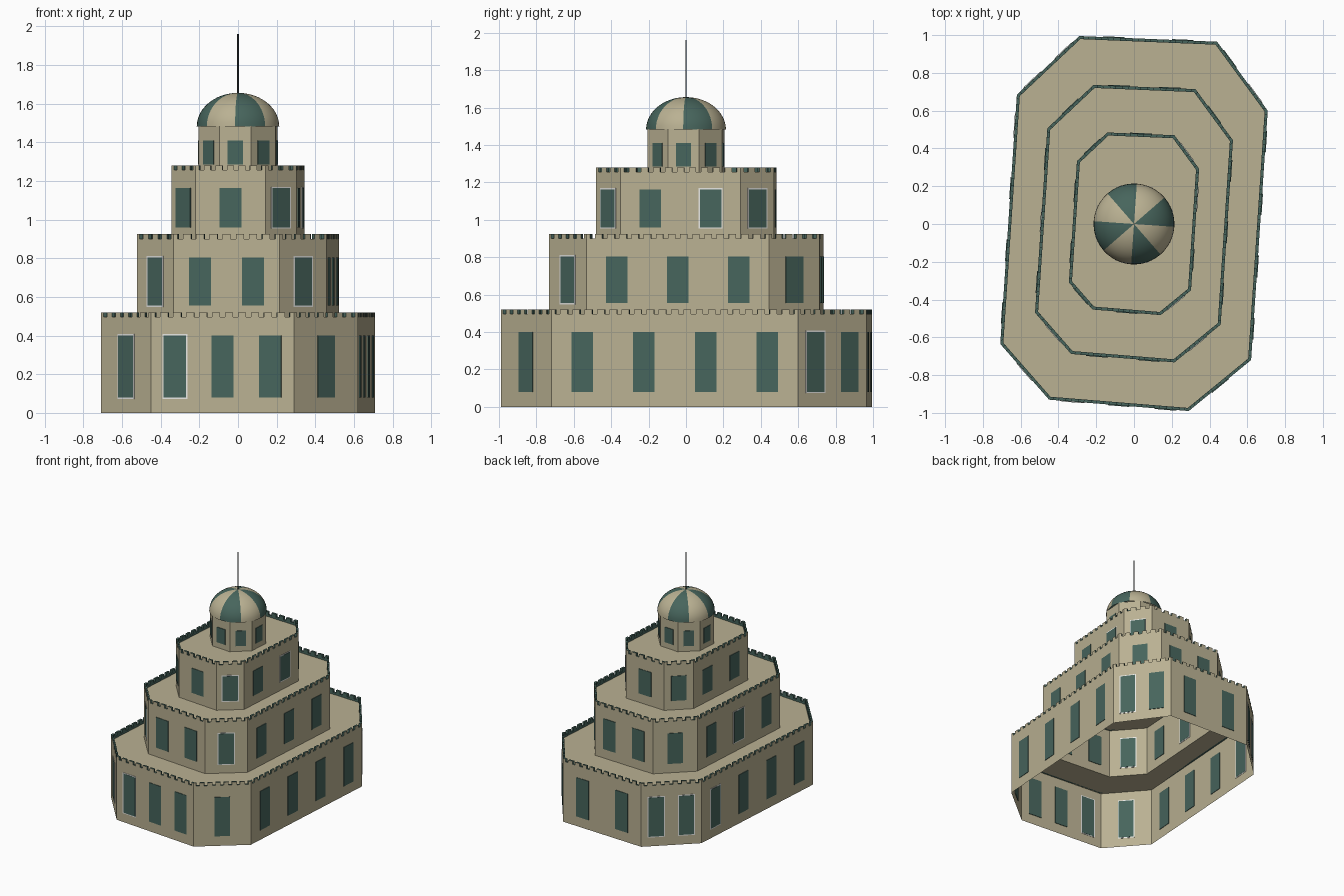
import bpy, bmesh
from math import radians, cos, sin
from mathutils import Vector

if "Cube" in bpy.data.objects:
    bpy.data.objects.remove(bpy.data.objects["Cube"])


def material(name, rgb):
    m = bpy.data.materials.new(name)
    m.use_nodes = True
    m.diffuse_color = (*rgb, 1)
    m.node_tree.nodes["Principled BSDF"].inputs["Base Color"].default_value = (*rgb, 1)
    return m


STONE = material("sandstone", (0.49, 0.44, 0.29))
TEAL = material("dark teal", (0.063, 0.13, 0.108))
PALE = material("pale trim", (0.85, 0.85, 0.82))
IRON = material("dark iron", (0.04, 0.045, 0.045))
UP = Vector((0, 0, 1))


def finish(bm, name, *mats):
    mesh = bpy.data.meshes.new(name)
    bm.to_mesh(mesh)
    bm.free()
    for m in mats:
        mesh.materials.append(m)
    ob = bpy.data.objects.new(name, mesh)
    bpy.context.collection.objects.link(ob)
    return ob


def at(p, z):
    return Vector((p.x, p.y, z))


def edges(loop):
    return [(loop[i], loop[(i + 1) % len(loop)]) for i in range(len(loop))]


def outward(a, b):
    d = (b - a).normalized()
    return Vector((-d.y, d.x, 0))


def inset(loop, t):
    # Mitred inward offset of a clockwise outline
    result = []
    for i, p in enumerate(loop):
        n1 = outward(loop[i - 1], p)
        n2 = outward(p, loop[(i + 1) % len(loop)])
        result.append(p - (n1 + n2) * t / (1 + n1.dot(n2)))
    return result


def block(bm, a, b, ai, bi, z0, z1):
    # Prism on a wall edge; the face on the outside keeps slot 0
    v = [bm.verts.new(at(p, z)) for z in (z0, z1) for p in (a, b, bi, ai)]
    bm.faces.new((v[0], v[4], v[5], v[1]))
    for q in ((1, 5, 6, 2), (2, 6, 7, 3), (3, 7, 4, 0), (4, 7, 6, 5), (0, 1, 2, 3)):
        bm.faces.new([v[i] for i in q]).material_index = 1


def plate(bm, centre, along, normal, w, h, depth):
    # Thin plate straddling the wall
    geo = bmesh.ops.create_cube(bm, size=1)
    for v in geo["verts"]:
        c = v.co.copy()
        v.co = centre + along * c.x * w + normal * c.y * depth + UP * c.z * h


def walls(name, loop, z0, z1):
    bm = bmesh.new()
    for a, b in edges(loop):
        bm.faces.new([bm.verts.new(p) for p in (at(a, z0), at(a, z1), at(b, z1), at(b, z0))])
    bmesh.ops.remove_doubles(bm, verts=bm.verts[:], dist=1e-5)
    return finish(bm, name, STONE)


def roof(name, outer, inner, z):
    bm = bmesh.new()
    for (a, b), (c, d) in zip(edges(outer), edges(inner)):
        bm.faces.new([bm.verts.new(at(p, z)) for p in (a, c, d, b)])
    bmesh.ops.remove_doubles(bm, verts=bm.verts[:], dist=1e-5)
    finish(bm, name, STONE)


def windows(name, loop, counts, framed, z0, z1, width):
    panes, frames = bmesh.new(), bmesh.new()
    for e, (a, b) in enumerate(edges(loop)):
        n, along = outward(a, b), (b - a).normalized()
        for i in range(counts[e]):
            c = at(a.lerp(b, (i + 0.5) / counts[e]), (z0 + z1) / 2)
            plate(panes, c, along, n, width, z1 - z0, 0.008)
            if (e, i) in framed:
                plate(frames, c, along, n, width + 0.014, z1 - z0 + 0.014, 0.005)
    finish(panes, name + "_windows", TEAL)
    if framed:
        finish(frames, name + "_window_frames", PALE)
    else:
        frames.free()


def parapet(name, loop, z0, z_gap, z1):
    bm = bmesh.new()
    for (a, b), (ai, bi) in zip(edges(loop), edges(inset(loop, 0.016))):
        block(bm, a, b, ai, bi, z0, z_gap)
        n = round((b - a).length / 0.065)
        for i in range(n + 1):
            s, t = max(0, (i - 0.3) / n), min(1, (i + 0.3) / n)
            block(bm, a.lerp(b, s), a.lerp(b, t), ai.lerp(bi, s), ai.lerp(bi, t), z_gap, z1)
    finish(bm, name, STONE, TEAL)


# Base outline, clockwise from the back right corner
BASE = [Vector((x, y, 0)) for x, y in (
    (-0.29, 0.995), (0.44, 0.965), (0.708, 0.6), (0.62, -0.72),
    (0.29, -0.99), (-0.45, -0.93), (-0.708, -0.635), (-0.62, 0.685))]
DRUM = [Vector((cos(radians(a)), sin(radians(a)), 0)) * 0.216
        for a in (108.5 - 45 * k for k in range(8))]
loops = [[p * s for p in BASE] for s in (1, 0.74, 0.487)] + [DRUM]

# Three stepped storeys: top, window heights, window counts, framed windows
storeys = [
    ("lower", 0.52, 0.08, 0.40, (2, 2, 4, 1, 3, 1, 4, 2),
     {(1, 1), (4, 2), (5, 0), (6, 3), (7, 0), (7, 1)}),
    ("middle", 0.925, 0.555, 0.805, (2, 1, 3, 1, 2, 1, 3, 1), {(3, 0), (5, 0), (6, 1)}),
    ("upper", 1.28, 0.96, 1.163, (1, 1, 2, 1, 1, 1, 2, 1), {(1, 0), (2, 0), (3, 0)}),
]
floor = 0
for k, (name, top, w0, w1, counts, framed) in enumerate(storeys):
    deck = top - 0.04
    walls(name + "_walls", loops[k], floor, deck)
    roof(name + "_roof", loops[k], loops[k + 1], deck)
    parapet(name + "_parapet", loops[k], deck, top - 0.024, top)
    windows(name, loops[k], counts, framed, w0, w1, 0.115)
    floor = deck

# Eight-sided drum
walls("drum_walls", DRUM, floor, 1.485)
windows("drum", DRUM, [1] * 8, set(), 1.285, 1.41, 0.08)

# Striped dome, eight gores in two colours
bm = bmesh.new()
SEG, RINGS = 48, 12
for i in range(SEG):
    for j in range(RINGS):
        quad = []
        for u, v in ((i, j), (i + 1, j), (i + 1, j + 1), (i, j + 1)):
            az, el = radians(-94 + 360 * u / SEG), radians(90 * v / RINGS)
            quad.append(bm.verts.new((0.214 * cos(el) * cos(az), 0.214 * cos(el) * sin(az),
                                      1.482 + 0.174 * sin(el))))
        bm.faces.new(quad).material_index = i // (SEG // 8) % 2
bmesh.ops.remove_doubles(bm, verts=bm.verts[:], dist=1e-4)
bmesh.ops.dissolve_degenerate(bm, dist=1e-5, edges=bm.edges[:])
for f in bm.faces:
    f.smooth = True
finish(bm, "dome", TEAL, STONE)

# Spire
bpy.ops.mesh.primitive_cylinder_add(vertices=8, radius=0.004, depth=0.32, location=(0, 0, 1.8))
bpy.context.object.name = "spire"
bpy.context.object.data.materials.append(IRON)
